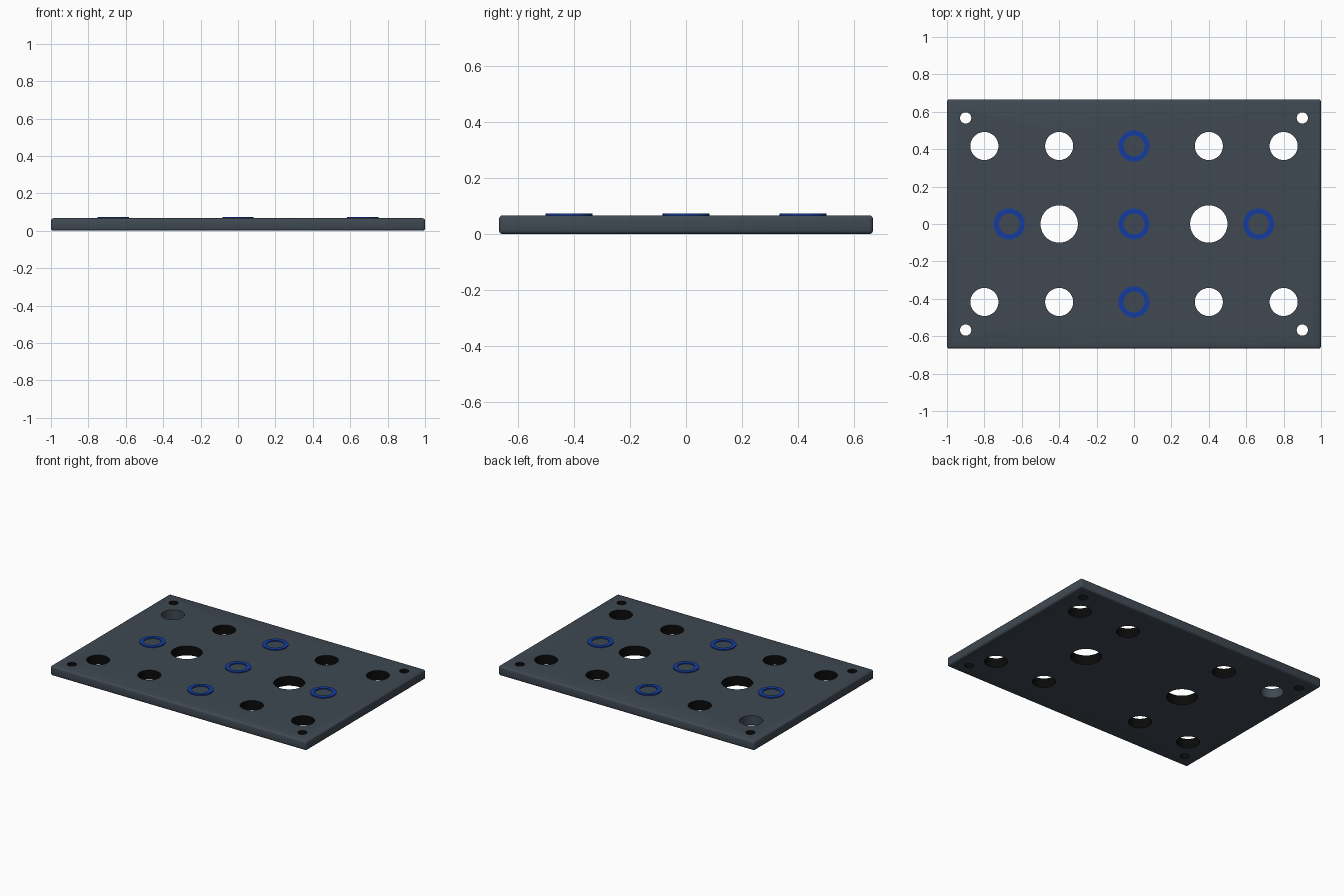
import bpy
import bmesh
from math import radians
from mathutils import Matrix

if "Cube" in bpy.data.objects:
    bpy.data.objects.remove(bpy.data.objects["Cube"], do_unlink=True)

WIDTH, DEPTH, THICK = 2.0, 1.333, 0.067
ROW_Y = 0.417


def material(name, rgb):
    mat = bpy.data.materials.new(name)
    mat.use_nodes = True
    mat.diffuse_color = (*rgb, 1)
    mat.node_tree.nodes["Principled BSDF"].inputs["Base Color"].default_value = (*rgb, 1)
    return mat


def mesh_object(name, bm, *mats):
    mesh = bpy.data.meshes.new(name)
    bm.to_mesh(mesh)
    bm.free()
    obj = bpy.data.objects.new(name, mesh)
    bpy.context.collection.objects.link(obj)
    for mat in mats:
        mesh.materials.append(mat)
    return obj


def activate(obj):
    bpy.ops.object.select_all(action="DESELECT")
    obj.select_set(True)
    bpy.context.view_layer.objects.active = obj


slate = material("slate", (0.05, 0.066, 0.085))
dark = material("hole_wall", (0.003, 0.003, 0.003))
blue = material("ring_blue", (0.007, 0.045, 0.35))

# Plate with softened edges
bm = bmesh.new()
bmesh.ops.create_cube(bm, size=1)
bmesh.ops.scale(bm, vec=(WIDTH, DEPTH, THICK), verts=bm.verts)
bmesh.ops.translate(bm, vec=(0, 0, THICK / 2), verts=bm.verts)
bmesh.ops.bevel(bm, geom=bm.edges[:], offset=0.0133, segments=3,
                profile=0.5, affect="EDGES")
plate = mesh_object("plate", bm, slate)

# Through holes: corner screws, two outer rows, and the large middle pair
holes = [(sx * 0.4, 0, 0.1) for sx in (-1, 1)]
for sx in (-1, 1):
    for sy in (-1, 1):
        holes.append((sx * 0.9, sy * 0.567, 0.03))
        holes += [(sx * x, sy * ROW_Y, 0.075) for x in (0.4, 0.8)]

bm = bmesh.new()
for x, y, radius in holes:
    before = set(bm.faces)
    bmesh.ops.create_cone(bm, cap_ends=True, segments=48, radius1=radius,
                          radius2=radius, depth=THICK * 3,
                          matrix=Matrix.Translation((x, y, THICK / 2)))
    # The rear hole on the right keeps a bare wall
    bare = x < -0.7 and y > 0 and radius > 0.05
    for face in set(bm.faces) - before:
        face.material_index = 0 if bare else 1
cutter = mesh_object("hole_cutter", bm, slate, dark)
cutter.hide_render = True

cut = plate.modifiers.new("holes", "BOOLEAN")
cut.operation = "DIFFERENCE"
cut.solver = "EXACT"
cut.material_mode = "TRANSFER"
cut.object = cutter
activate(plate)
bpy.ops.object.modifier_apply(modifier=cut.name)
bpy.data.objects.remove(cutter, do_unlink=True)
bpy.ops.object.shade_smooth_by_angle(angle=radians(35))


# Raised flat ring, made by spinning a small rectangular section
def ring(name, x, y, inner=0.056, outer=0.083, height=0.0067):
    bm = bmesh.new()
    low, high = THICK - 0.002, THICK + height
    section = [bm.verts.new((r, 0, z)) for r, z in
               ((inner, low), (outer, low), (outer, high), (inner, high))]
    edges = [bm.edges.new((section[i], section[i - 1])) for i in range(4)]
    bmesh.ops.spin(bm, geom=section + edges, cent=(0, 0, 0), axis=(0, 0, 1),
                   angle=radians(360), steps=48)
    bmesh.ops.remove_doubles(bm, verts=bm.verts, dist=0.0001)
    bmesh.ops.recalc_face_normals(bm, faces=bm.faces)
    obj = mesh_object(name, bm, blue)
    obj.location = (x, y, 0)
    activate(obj)
    bpy.ops.object.shade_smooth_by_angle(angle=radians(35))


for name, x, y in (("centre_ring", 0, 0), ("front_ring", 0, -ROW_Y),
                   ("back_ring", 0, ROW_Y), ("left_ring", 0.667, 0),
                   ("right_ring", -0.667, 0)):
    ring(name, x, y)
